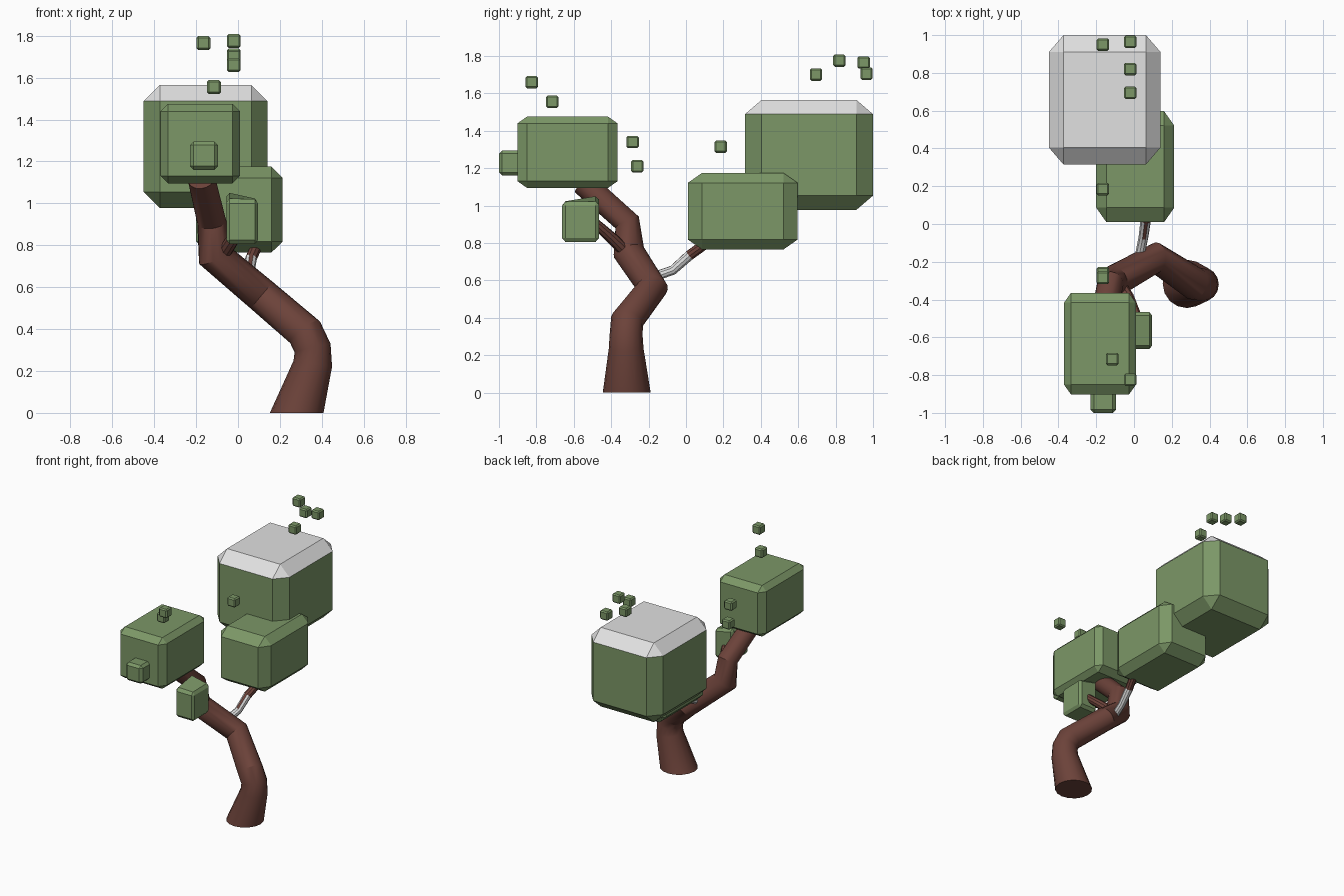
import bpy, bmesh, math
from mathutils import Vector, Matrix

if "Cube" in bpy.data.objects:
    bpy.data.objects.remove(bpy.data.objects["Cube"])


def material(name, rgb):
    m = bpy.data.materials.new(name)
    m.use_nodes = True
    m.diffuse_color = (*rgb, 1)
    m.node_tree.nodes["Principled BSDF"].inputs["Base Color"].default_value = (*rgb, 1)
    return m


GREEN = material("leaf green", (0.2, 0.31, 0.135))
BROWN = material("bark brown", (0.15, 0.055, 0.042))
WHITE = material("pale white", (0.75, 0.75, 0.75))


def finish(bm, name, mats):
    bmesh.ops.recalc_face_normals(bm, faces=bm.faces)
    mesh = bpy.data.meshes.new(name)
    bm.to_mesh(mesh)
    bm.free()
    for m in mats:
        mesh.materials.append(m)
    obj = bpy.data.objects.new(name, mesh)
    bpy.context.collection.objects.link(obj)
    return obj


def leaf_block(name, low, high, chamfer=0.13, lift=0, white_top=False):
    """Chamfered box; lift raises the top corner at -x, +y."""
    low, high = Vector(low), Vector(high)
    bm = bmesh.new()
    bmesh.ops.create_cube(bm, size=1)
    bmesh.ops.bevel(bm, geom=bm.edges[:], offset=chamfer, segments=1,
                    affect='EDGES', profile=0.5)
    for v in bm.verts:
        if v.co.z > 0:
            v.co.z += lift * (0.5 - v.co.x) * (0.5 + v.co.y)
    bmesh.ops.transform(bm, verts=bm.verts,
                        matrix=Matrix.Translation((low + high) / 2) @ Matrix.Diagonal((*(high - low), 1)))
    bm.normal_update()
    if white_top:
        for f in bm.faces:
            f.material_index = 1 if f.normal.z > 0.3 else 0
    return finish(bm, name, [GREEN, WHITE] if white_top else [GREEN])


def tube(name, path, sides=16, mats=(BROWN,), paint=None, flat_base=False):
    """Tapered tube through (x, y, z, radius) points."""
    pts = [Vector(p[:3]) for p in path]
    bm = bmesh.new()
    rings, direction = [], Vector((0, 0, 1))
    frame = Matrix.Identity(3)
    for i, p in enumerate(pts):
        steps = [(b - a).normalized() for a, b in zip(pts[max(i - 1, 0):i + 1], pts[max(i - 1, 0) + 1:i + 2])]
        tangent = sum(steps, Vector()).normalized()
        if i == 0 and flat_base:
            tangent = Vector((0, 0, 1))
        frame = direction.rotation_difference(tangent).to_matrix() @ frame
        direction = tangent
        ring = []
        for k in range(sides):
            a = math.tau * k / sides
            ring.append(bm.verts.new(p + frame @ Vector((math.cos(a), math.sin(a), 0)) * path[i][3]))
        rings.append(ring)
    for a, b in zip(rings, rings[1:]):
        for k in range(sides):
            n = (k + 1) % sides
            bm.faces.new((a[k], a[n], b[n], b[k]))
    bm.faces.new(rings[0])
    bm.faces.new(rings[-1])
    bmesh.ops.recalc_face_normals(bm, faces=bm.faces)
    if paint:
        for f in bm.faces:
            f.material_index = paint(f)
    obj = finish(bm, name, mats)
    bpy.ops.object.select_all(action='DESELECT')
    obj.select_set(True)
    bpy.context.view_layer.objects.active = obj
    bpy.ops.object.shade_smooth_by_angle(angle=math.radians(30))
    return obj


# Bent trunk
tube("trunk", [
    (0.28, -0.317, 0, 0.128), (0.357, -0.32, 0.235, 0.093), (0.356, -0.32, 0.31, 0.088),
    (0.32, -0.315, 0.385, 0.088), (0.115, -0.18, 0.56, 0.083), (-0.11, -0.305, 0.75, 0.085),
    (-0.125, -0.315, 0.91, 0.07), (-0.175, -0.55, 1.12, 0.066)], flat_base=True)

# Side branches
tube("front_branch", [(-0.09, -0.3, 0.73, 0.035), (-0.03, -0.39, 0.82, 0.032),
                      (0.02, -0.5, 0.92, 0.025)], sides=10)
tube("back_branch", [(0.03, -0.17, 0.62, 0.026), (0.05, -0.07, 0.655, 0.026),
                     (0.062, 0.02, 0.735, 0.028), (0.09, 0.11, 0.8, 0.028)], sides=10,
     mats=(WHITE, BROWN),
     paint=lambda f: 1 if f.calc_center_median().y > 0.04 or f.normal.y < -0.6 else 0)

# Large foliage masses
leaf_block("back_foliage", (-0.45, 0.315, 0.977), (0.14, 1, 1.565), white_top=True)
leaf_block("middle_foliage", (-0.2, 0.01, 0.765), (0.213, 0.597, 1.175), 0.13)
leaf_block("front_foliage", (-0.37, -0.902, 1.095), (0.01, -0.365, 1.475), 0.095)
leaf_block("front_foliage_knob", (-0.23, -1, 1.16), (-0.095, -0.865, 1.295))
leaf_block("low_foliage", (-0.055, -0.663, 0.805), (0.095, -0.465, 1.02), 0.095, lift=0.17)

# Loose floating leaves
leaves = [(-0.02, -0.825, 1.66), (-0.115, -0.715, 1.555), (-0.165, -0.285, 1.34),
          (-0.165, -0.26, 1.21), (-0.165, 0.185, 1.315), (-0.02, 0.695, 1.7),
          (-0.02, 0.82, 1.775), (-0.165, 0.95, 1.765), (-0.02, 0.965, 1.705)]
half = Vector((0.033, 0.033, 0.033))
for i, c in enumerate(leaves):
    leaf_block(f"loose_leaf_{i + 1}", Vector(c) - half, Vector(c) + half)
